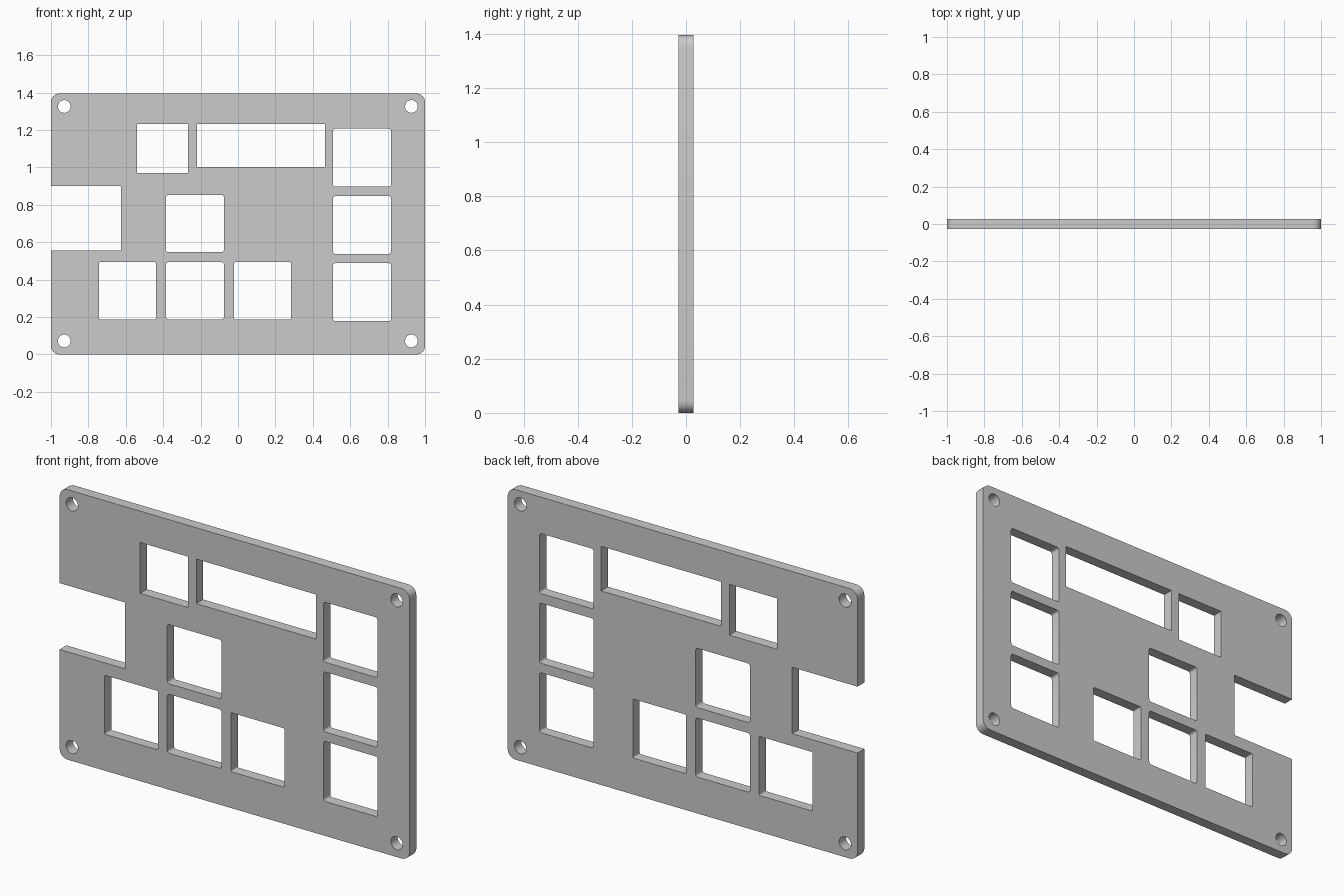
import bpy, bmesh
from math import sin, cos, pi, radians
from mathutils import Vector

if "Cube" in bpy.data.objects:
    bpy.data.objects.remove(bpy.data.objects["Cube"])

W, H, T = 1.0, 1.395, 0.028   # half width, height, half thickness


def rounded(points, steps=6):
    """Closed outline from (x, z, corner radius) points with right-angle corners."""
    out = []
    n = len(points)
    for i, (x, z, r) in enumerate(points):
        p = Vector((x, z))
        if r == 0:
            out.append(p)
            continue
        a = (Vector(points[i - 1][:2]) - p).normalized()
        b = (Vector(points[(i + 1) % n][:2]) - p).normalized()
        centre = p + (a + b) * r
        for k in range(steps + 1):
            t = k / steps * pi / 2
            out.append(centre - b * r * cos(t) - a * r * sin(t))
    return out


def window(x0, x1, z0, z1, r):
    return rounded([(x0, z0, r), (x1, z0, r), (x1, z1, r), (x0, z1, r)], 4)


def circle(x, z, r, n=32):
    return [Vector((x + r * cos(2 * pi * k / n), z + r * sin(2 * pi * k / n))) for k in range(n)]


# Outer outline with the notch in the left edge
R = 0.045
loops = [rounded([(-W, 0, R), (W, 0, R), (W, H, R), (-W, H, R),
                  (-W, 0.90, 0), (-0.626, 0.90, 0), (-0.626, 0.557, 0), (-W, 0.557, 0)])]

# Display and small square window at the top
loops.append(window(-0.54, -0.267, 0.97, 1.233, 0))
loops.append(window(-0.219, 0.465, 1.003, 1.233, 0))

# Right column of key openings
for z in (0.178, 0.537, 0.897):
    loops.append(window(0.508, 0.818, z, z + 0.31, 0.013))

# Arrow key cluster
loops.append(window(-0.385, -0.075, 0.547, 0.853, 0.013))
loops.append(window(-0.385, -0.075, 0.188, 0.493, 0.013))
for x in (-0.743, -0.021):
    loops.append(window(x, x + 0.305, 0.188, 0.493, 0.006))

# Corner screw holes
for x in (-0.929, 0.927):
    for z in (0.072, 1.326):
        loops.append(circle(x, z, 0.034))

# Filled, extruded profile
curve = bpy.data.curves.new("key_plate", 'CURVE')
curve.dimensions = '2D'
curve.fill_mode = 'BOTH'
curve.extrude = T
for pts in loops:
    s = curve.splines.new('POLY')
    s.points.add(len(pts) - 1)
    for sp, p in zip(s.points, pts):
        sp.co = (p.x, p.y, 0, 1)
    s.use_cyclic_u = True
plate = bpy.data.objects.new("key_plate", curve)
bpy.context.collection.objects.link(plate)
plate.rotation_euler = (radians(90), 0, 0)
bpy.context.view_layer.objects.active = plate
plate.select_set(True)
bpy.ops.object.convert(target='MESH')
plate = bpy.context.object
bpy.ops.object.transform_apply(location=False, rotation=True, scale=False)

# Weld the caps to the walls
bm = bmesh.new()
bm.from_mesh(plate.data)
bmesh.ops.remove_doubles(bm, verts=bm.verts, dist=0.0002)
bmesh.ops.recalc_face_normals(bm, faces=bm.faces)
bm.to_mesh(plate.data)
bm.free()
bpy.ops.object.shade_smooth_by_angle(angle=radians(30))
